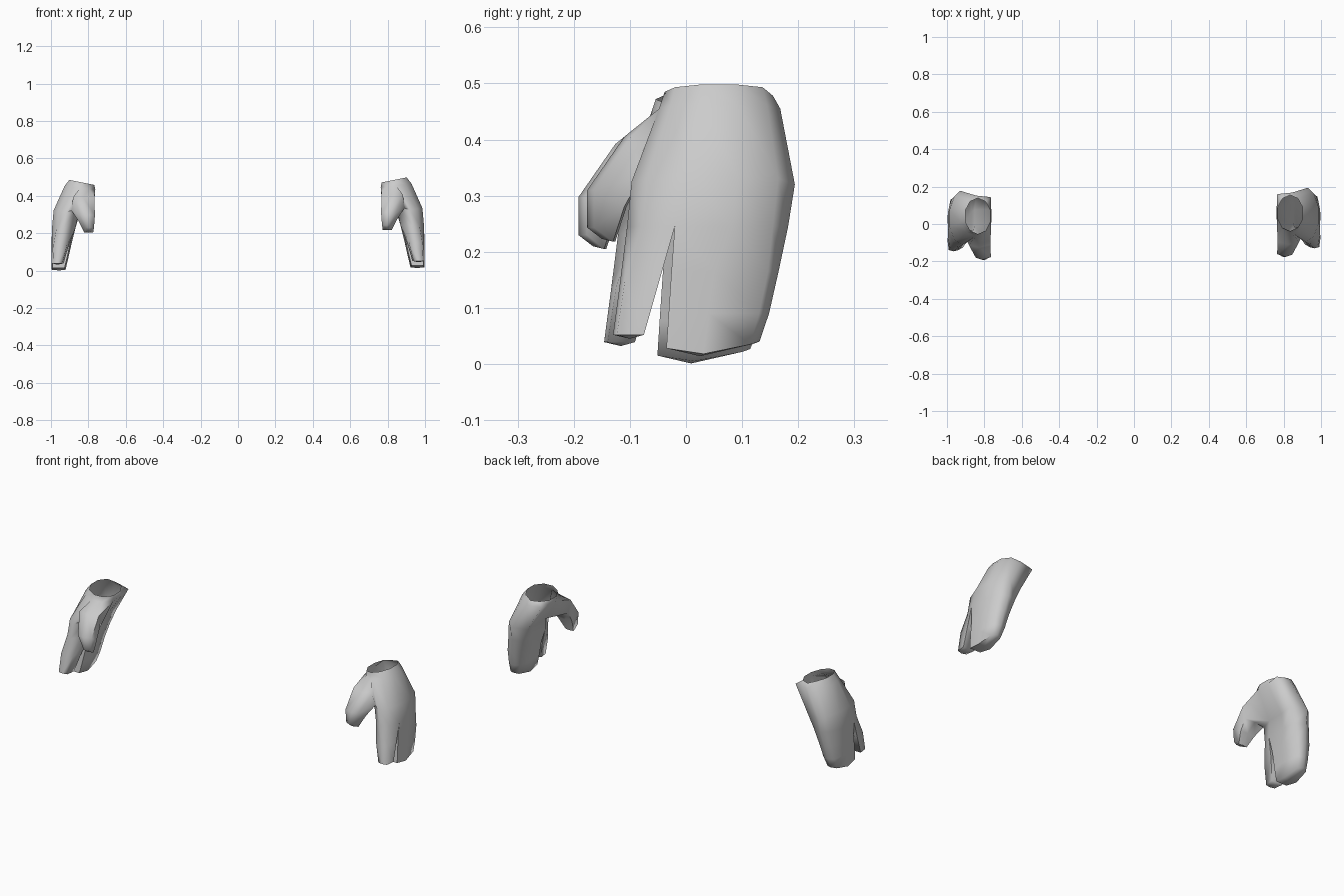
import bpy, bmesh, math

if "Cube" in bpy.data.objects:
    bpy.data.objects.remove(bpy.data.objects["Cube"])


def bridge(bm, a, b, skip=()):
    # quads between two closed loops of equal length
    n = len(a)
    for i in range(n):
        if i not in skip:
            j = (i + 1) % n
            bm.faces.new((a[i], a[j], b[j], b[i]))


def cap(bm, loop, tip):
    v = bm.verts.new(tip)
    for i in range(len(loop)):
        bm.faces.new((loop[i], loop[(i + 1) % len(loop)], v))


def palm_ring(bm, z, tilt, x0, x1, y0, y1):
    # ten-sided oval, starting at the front and going round the outer side
    cx, cy, rx, ry = (x0 + x1) / 2, (y0 + y1) / 2, (x1 - x0) / 2, (y1 - y0) / 2
    ring = []
    for k in range(10):
        a = math.radians(36 * k)
        s = math.sin(a)
        x = cx + rx * max(-1, min(1, s * 1.05))
        ring.append(bm.verts.new((x, cy - ry * math.cos(a), z + tilt * s)))
    return ring


def shaped_ring(bm, profile, z, x0, x1, y0, y1):
    # profile: (position across x from -1 to 1, position along y from 0 to 1)
    cx, rx = (x0 + x1) / 2, (x1 - x0) / 2
    return [bm.verts.new((cx + rx * u, y0 + (y1 - y0) * v, z)) for u, v in profile]


FINGER = [(0, 0), (0.8, 0.12), (1, 1), (-1, 1), (-0.8, 0.12)]
MITTEN = [(0.85, 0), (1, 0.4), (0.7, 0.9), (0, 1), (-0.75, 0.92), (-1, 0.4), (-0.85, 0)]


def hand(name, side, dy, dz):
    bm = bmesh.new()
    # wrist and palm
    rings = [palm_ring(bm, *r) for r in (
        (0.485, 0.014, 0.768, 0.902, -0.038, 0.155),
        (0.455, 0.010, 0.763, 0.928, -0.048, 0.165),
        (0.325, 0.010, 0.852, 0.986, -0.097, 0.192),
        (0.245, 0.000, 0.868, 0.994, -0.105, 0.182))]
    # squared heel of the palm, running down its inner back edge
    rings[0][5].co.z = 0.478
    rings[1][5].co = (0.845, 0.168, 0.455)
    rings[1][6].co = (0.766, 0.160, 0.458)
    rings[1][7].co.y = 0.095
    rings[2][5].co = (0.930, 0.194, 0.320)
    rings[2][6].co = (0.845, 0.168, 0.320)
    rings[3][6].co = (0.876, 0.160, 0.245)
    bridge(bm, rings[0], rings[1])
    bridge(bm, rings[1], rings[2], skip=(8, 9))
    bridge(bm, rings[2], rings[3])
    base = rings[3]
    for i in (2, 8):
        base[i].co.y = -0.02

    # index finger
    loop = [base[i] for i in (0, 1, 2, 8, 9)]
    for r in ((0.15, 0.905, 0.995, -0.117, -0.047), (0.052, 0.932, 0.997, -0.130, -0.075)):
        new = shaped_ring(bm, FINGER, *r)
        bridge(bm, loop, new)
        loop = new
    cap(bm, loop, (0.965, -0.10, 0.045))

    # remaining fingers joined together
    loop = base[2:9]
    for r in ((0.165, 0.888, 0.997, -0.026, 0.165),
              (0.09, 0.905, 0.998, -0.031, 0.148),
              (0.036, 0.922, 0.996, -0.035, 0.131)):
        new = shaped_ring(bm, MITTEN, *r)
        bridge(bm, loop, new)
        loop = new
    for i, z in enumerate((0.028, 0.018, 0.035, 0.040, 0.035, 0.018, 0.028)):
        loop[i].co.z = z
    cap(bm, loop, (0.957, 0.025, 0.014))

    # thumb, grown from the gap at the front of the palm
    up, low = rings[1], rings[2]
    loop = [up[0], up[9], up[8], low[8], low[9], low[0]]
    for yu, zu, yl, zl, x0, x1 in ((-0.110, 0.405, -0.080, 0.335, 0.768, 0.890),
                                   (-0.176, 0.310, -0.110, 0.280, 0.765, 0.854),
                                   (-0.176, 0.243, -0.130, 0.218, 0.770, 0.822)):
        m = (x0 + x1) / 2
        new = [bm.verts.new(p) for p in (
            (x1 - 0.008, yu + 0.012, zu), (m, yu, zu), (x0, yu + 0.015, zu),
            (x0 + 0.004, yl, zl), (m, yl + 0.004, zl), (x1, yl, zl))]
        bridge(bm, loop, new)
        loop = new
    cap(bm, loop, (0.797, -0.150, 0.223))

    for v in bm.verts:
        v.co.x *= side
        v.co.y += dy
        v.co.z += dz
    bmesh.ops.recalc_face_normals(bm, faces=bm.faces)
    mesh = bpy.data.meshes.new(name)
    bm.to_mesh(mesh)
    bm.free()
    obj = bpy.data.objects.new(name, mesh)
    bpy.context.collection.objects.link(obj)
    return obj


# the left-hand copy sits slightly lower and further forward
hands = [hand("right_hand", 1, 0, 0), hand("left_hand", -1, -0.016, -0.013)]
for o in hands:
    o.select_set(True)
bpy.context.view_layer.objects.active = hands[0]
bpy.ops.object.shade_smooth_by_angle(angle=math.radians(75))
